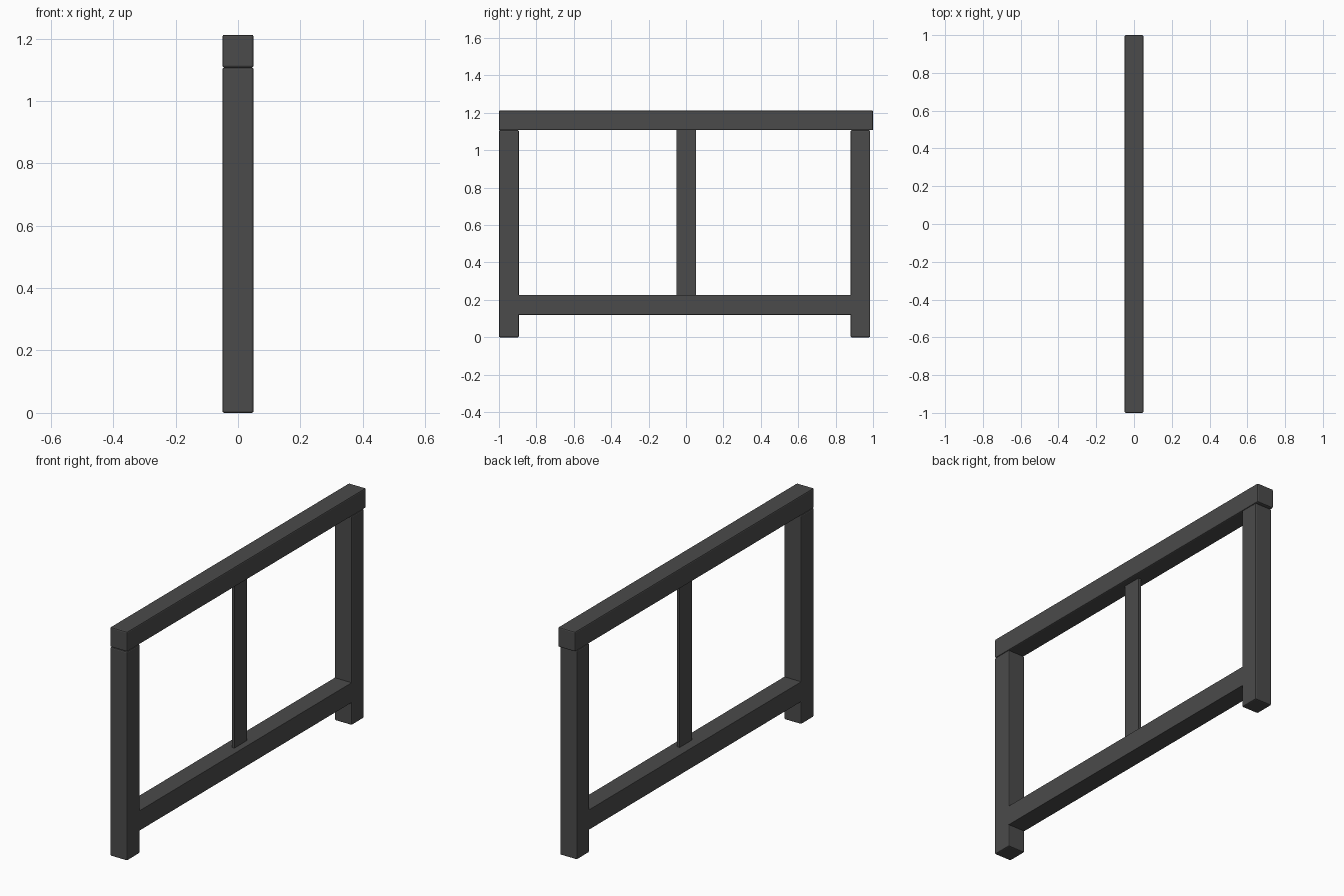
import bpy
import bmesh
from mathutils import Vector

cube = bpy.data.objects.get("Cube")
if cube:
    bpy.data.objects.remove(cube, do_unlink=True)

# Dark grey painted metal
metal = bpy.data.materials.new("dark_grey")
metal.use_nodes = True
grey = (0.07, 0.07, 0.07, 1)
metal.diffuse_color = grey
metal.node_tree.nodes["Principled BSDF"].inputs["Base Color"].default_value = grey


def bar(name, low, high, bevel=0.006):
    """Box beam between two corners, with lightly eased edges."""
    low, high = Vector(low), Vector(high)
    mesh = bpy.data.meshes.new(name)
    bm = bmesh.new()
    bmesh.ops.create_cube(bm, size=1)
    bmesh.ops.scale(bm, vec=high - low, verts=bm.verts)
    bmesh.ops.translate(bm, vec=(low + high) / 2, verts=bm.verts)
    bm.to_mesh(mesh)
    bm.free()
    mesh.materials.append(metal)
    obj = bpy.data.objects.new(name, mesh)
    bpy.context.collection.objects.link(obj)
    if bevel:
        mod = obj.modifiers.new("eased_edges", "BEVEL")
        mod.width = bevel
        mod.segments = 2
    return obj


half = 0.05          # half the beam depth
rail_bottom = 1.107  # underside of the top rail

# Upright posts; the rear one sits slightly inside the rail end
bar("front_post", (-half, -1, 0), (half, -0.893, rail_bottom))
bar("back_post", (-half, 0.88, 0), (half, 0.985, rail_bottom))

# Horizontal rails
bar("top_rail", (-half, -1, rail_bottom), (half, 1, 1.212))
bar("lower_rail", (-half, -0.92, 0.12), (half, 0.91, 0.226), 0.002)

# Thin flat strip in the middle of the frame
bar("middle_strip", (0, -0.052, 0.22), (0.015, 0.053, 1.11), 0)
